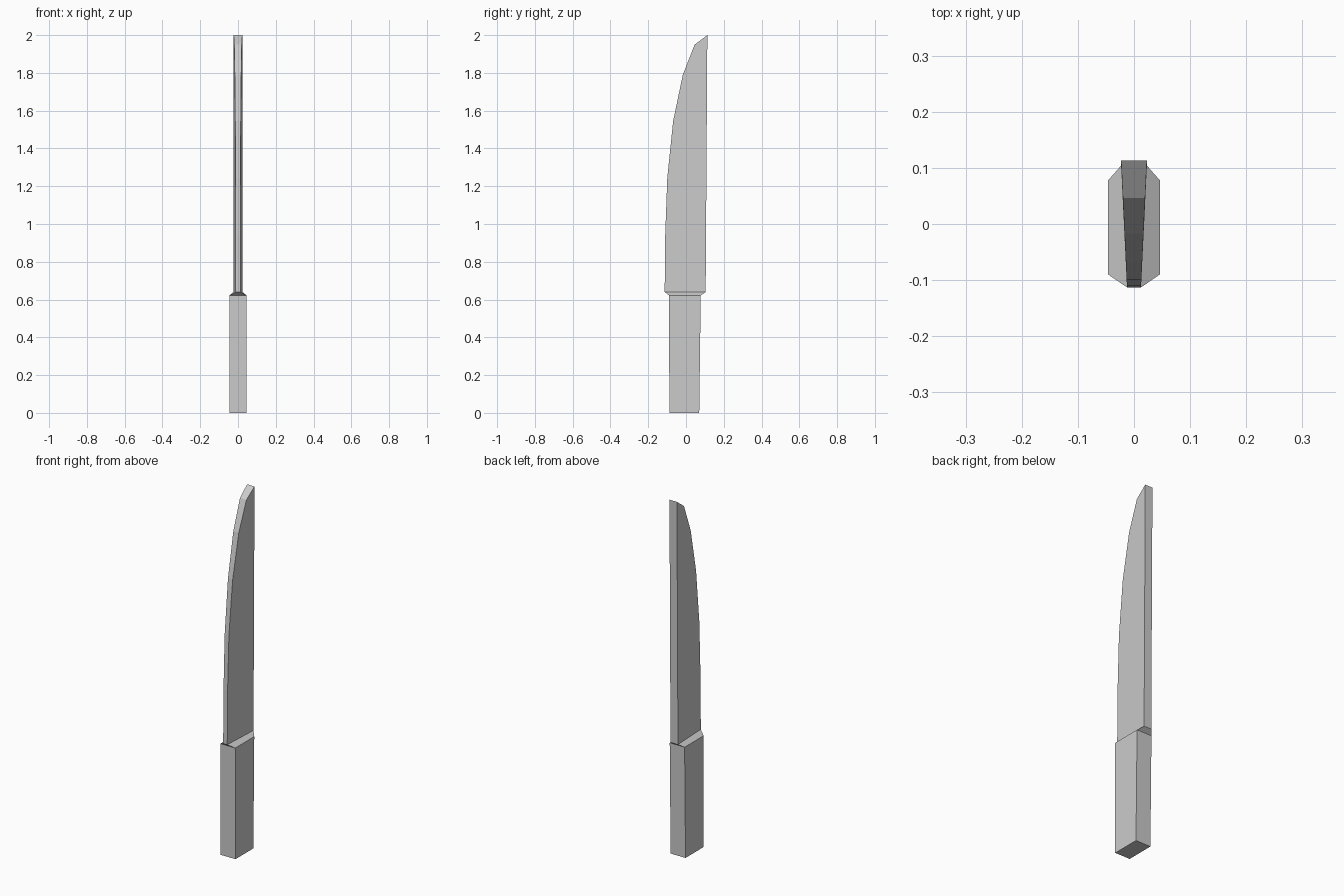
import bpy

if "Cube" in bpy.data.objects:
    bpy.data.objects.remove(bpy.data.objects["Cube"])


def loft(name, rings, cap_start, cap_end):
    """Join four-cornered rings into a flat-faced shell."""
    verts = [v for ring in rings for v in ring]
    faces = []
    for r in range(len(rings) - 1):
        a, b = 4 * r, 4 * r + 4
        for i in range(4):
            j = (i + 1) % 4
            faces.append((a + i, a + j, b + j, b + i))
    if cap_start:
        faces.append((3, 2, 1, 0))
    if cap_end:
        n = len(verts)
        faces.append((n - 4, n - 3, n - 2, n - 1))
    mesh = bpy.data.meshes.new(name)
    mesh.from_pydata(verts, [], faces)
    mesh.update()
    obj = bpy.data.objects.new(name, mesh)
    bpy.context.collection.objects.link(obj)
    return obj


def ring(front, back, hw_front, hw_back):
    """Four corners from (y, z) front and back points with half widths."""
    return [(-hw_front, *front), (hw_front, *front),
            (hw_back, *back), (-hw_back, *back)]


def blade_ring(front, back):
    # Blade is a wedge: thin at the cutting edge, thick at the spine
    def half(y):
        return 0.0125 + (y + 0.112) / 0.226 * 0.0105
    return ring(front, back, half(front[0]), 0.023)


# Blade: curved cutting edge, nearly straight spine, ending in a slanted tip
base_z, tip_z = 0.64, 2.0
edge = [(-0.113, base_z), (-0.110, 0.94), (-0.099, 1.245),
        (-0.068, 1.545), (-0.017, 1.79), (0.046, 1.95)]
rings = []
for k, (y, z) in enumerate(edge):
    t = k / (len(edge) - 1)
    zs = base_z + (tip_z - base_z) * t
    rings.append(blade_ring((y, z), (0.104 + 0.009 * t, zs)))
loft("blade", rings, False, True)

# Handle: slightly tapered block with a shoulder narrowing into the blade
loft("handle", [
    ring((-0.088, 0.0), (0.070, 0.0), 0.046, 0.046),
    ring((-0.090, 0.622), (0.078, 0.622), 0.046, 0.046),
    rings[0],
], True, False)
